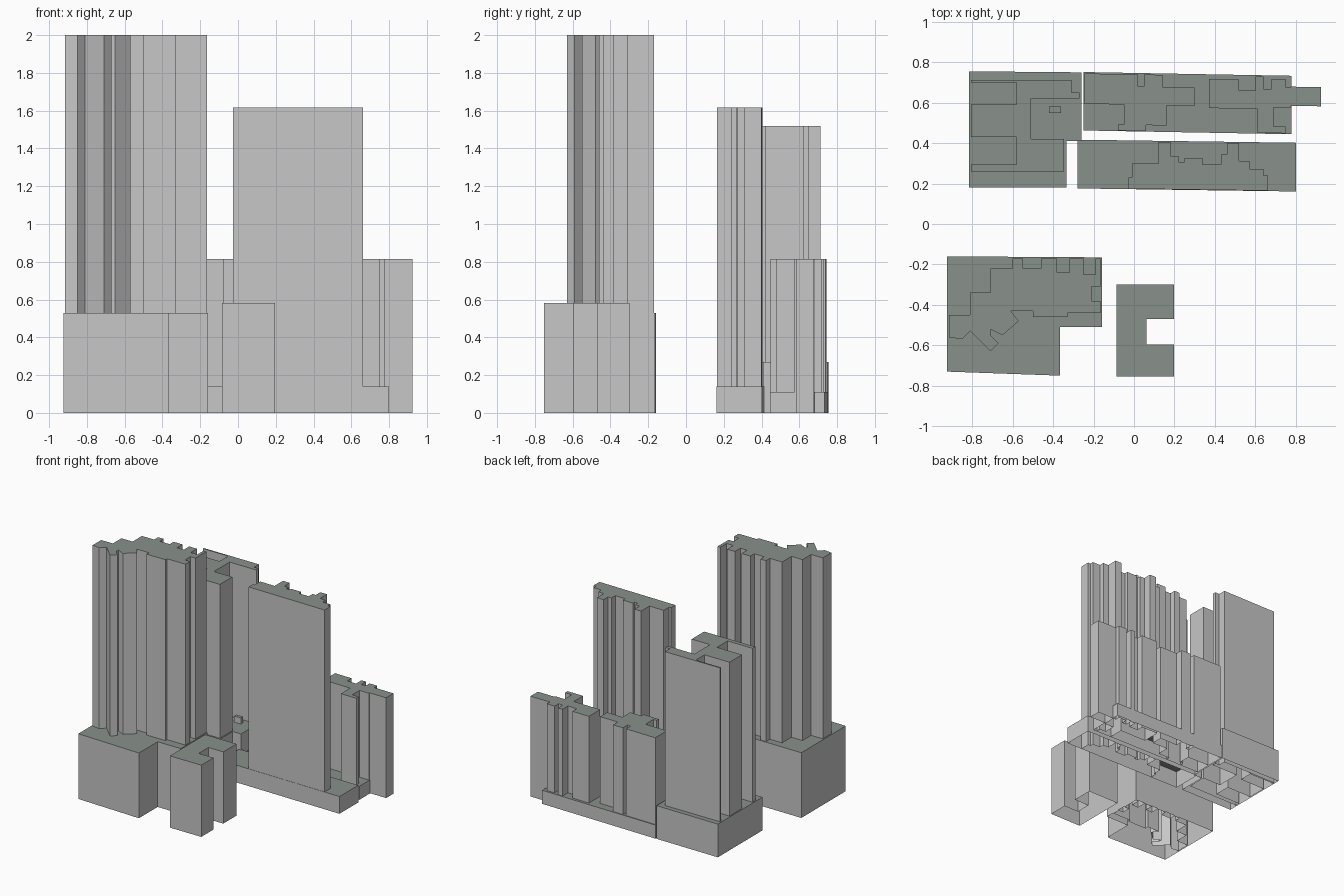
import bpy
import bmesh
from mathutils import Vector

# Remove the default cube only
default_cube = bpy.data.objects.get("Cube")
if default_cube:
    bpy.data.objects.remove(default_cube, do_unlink=True)


def make_material(name, colour):
    material = bpy.data.materials.new(name)
    material.use_nodes = True
    material.diffuse_color = colour
    shader = next(n for n in material.node_tree.nodes if n.type == "BSDF_PRINCIPLED")
    shader.inputs["Base Color"].default_value = colour
    shader.inputs["Roughness"].default_value = 0.9
    return material


WALL = make_material("wall_grey", (0.57, 0.57, 0.57, 1))
ROOF = make_material("roof_green_grey", (0.25, 0.285, 0.265, 1))


def steps(x, y, *moves):
    """Right-angled outline: moves are alternating new x and new y, in hundredths."""
    points = [(x, y)]
    for index, value in enumerate(moves):
        if index % 2 == 0:
            x = value
        else:
            y = value
        points.append((x, y))
    return points


def box(left, right, front, back):
    return steps(left, front, right, back, left)


def tidy(outline, slant):
    """Scale to units, lean along the street and order counter-clockwise."""
    points = [Vector((x, y - slant * x)) / 100 for x, y in outline]
    area = sum(a.cross(b) for a, b in zip(points, points[1:] + points[:1]))
    return points if area > 0 else points[::-1]


def loop_at(bm, points, height):
    return [bm.verts.new((p.x, p.y, height)) for p in points]


def finish(bm, name):
    mesh = bpy.data.meshes.new(name)
    bm.to_mesh(mesh)
    bm.free()
    mesh.materials.append(WALL)
    mesh.materials.append(ROOF)
    part = bpy.data.objects.new(name, mesh)
    bpy.context.scene.collection.objects.link(part)


def block(name, outline, bottom, top, holes=(), slant=0.0):
    """Walls around an outline, open below, with a flat roof left open at the holes."""
    bm = bmesh.new()
    points = tidy(outline, slant)
    low = loop_at(bm, points, bottom)
    high = loop_at(bm, points, top)
    count = len(points)
    for i in range(count):
        j = (i + 1) % count
        bm.faces.new((low[i], low[j], high[j], high[i]))
    if not holes:
        bm.faces.new(high).material_index = 1
    else:
        rims = [high] + [loop_at(bm, tidy(hole, slant), top) for hole in holes]
        edges = []
        for rim in rims:
            for a, b in zip(rim, rim[1:] + rim[:1]):
                edges.append(bm.edges.get((a, b)) or bm.edges.new((a, b)))
        filled = bmesh.ops.triangle_fill(
            bm, edges=edges, use_beauty=True, normal=(0, 0, 1))
        for item in filled["geom"]:
            if isinstance(item, bmesh.types.BMFace):
                item.material_index = 1
                item.normal_update()
                if item.normal.z < 0:
                    item.normal_flip()
    finish(bm, name)


def complex_building(name, base, base_top, towers, tower_top, slant=0.0):
    """A podium with one or more towers standing on the ground and rising through it."""
    block(name + "_podium", base, 0, base_top, towers, slant)
    for number, tower in enumerate(towers, start=1):
        block(f"{name}_tower_{number}", tower, 0, tower_top, (), slant)


# Tallest tower: stepped back and side, with a diagonal wing at the front corner
tall_base = [(-92.5, -16), (-15.8, -16.5), (-15.8, -51), (-36.6, -51),
             (-36.6, -75), (-92.5, -73)]
tall_tower = steps(-91.5, -45, -81, -34, -71, -22, -60, -17, -55, -22, -46, -17,
                   -38, -24, -32, -17, -25, -25, -19, -17, -16.5, -31, -21,
                   -38, -16.5, -44, -33, -46, -50, -43, -61)
diagonal_wing = [(-57, -48), (-65, -55), (-67, -54), (-71, -52), (-71, -55),
                 (-67, -59), (-71, -63), (-81, -53), (-85, -57), (-91.5, -56)]
complex_building("tallest", tall_base, 0.53, [tall_tower + diagonal_wing], 2.0)

# Corner tower: a core with thin wings around slots and an open court
corner_base = [(-81.5, 75.5), (-26, 75), (-26, 41), (-33.5, 41),
               (-33.5, 18), (-81.5, 18)]
corner_tower = steps(-80.5, 59, -58, 70, -80.5, 71.2, -31, 65, -27, 62, -51, 42,
                     -34.5, 26, -80.5, 29.5, -58, 43, -80.5)
complex_building("corner", corner_base, 0.27, [corner_tower], 1.52)
block("podium_vent", box(-42, -36, 55, 58), 0.27, 0.32)

# Slab tower: flat street front, stepped rear
slab_tower = steps(66.3, 17.4, -2.7, 23, -1, 30, 12, 40.8, 18, 34, 22, 31, 25, 33,
                   34, 30, 43, 35, 46, 40.8, 52, 32, 57, 28, 64, 25, 66.3)
complex_building("slab", box(-28, 80, 17.2, 41.3), 0.14, [slab_tower], 1.618, 0.014)

# Low rear row: two T-shaped wings on a shared podium
west_wing = steps(-24.5, 59, -5, 49, -8, 46.2, 6, 49, 16, 59, 30, 68, 14, 74,
                  5, 68, 2, 74, -24.5)
east_wing = steps(37, 58, 61, 46.2, 75, 49.5, 69, 58.8, 77.5, 69, 75, 73, 68,
                  68, 64, 74, 60, 67, 52, 72.5, 37)
complex_building("rear_row", box(-25, 78, 45.8, 74.7), 0.11,
                 [west_wing, east_wing], 0.815, 0.018)
block("rear_row_end_wing", box(77.5, 92.4, 59.5, 69), 0, 0.815, (), 0.014)

# Small front building: C-shaped plan
block("small_front_building",
      steps(-8.6, -30, 19.7, -47, 6.3, -59.5, 19.7, -75.3, -8.6), 0, 0.583)
